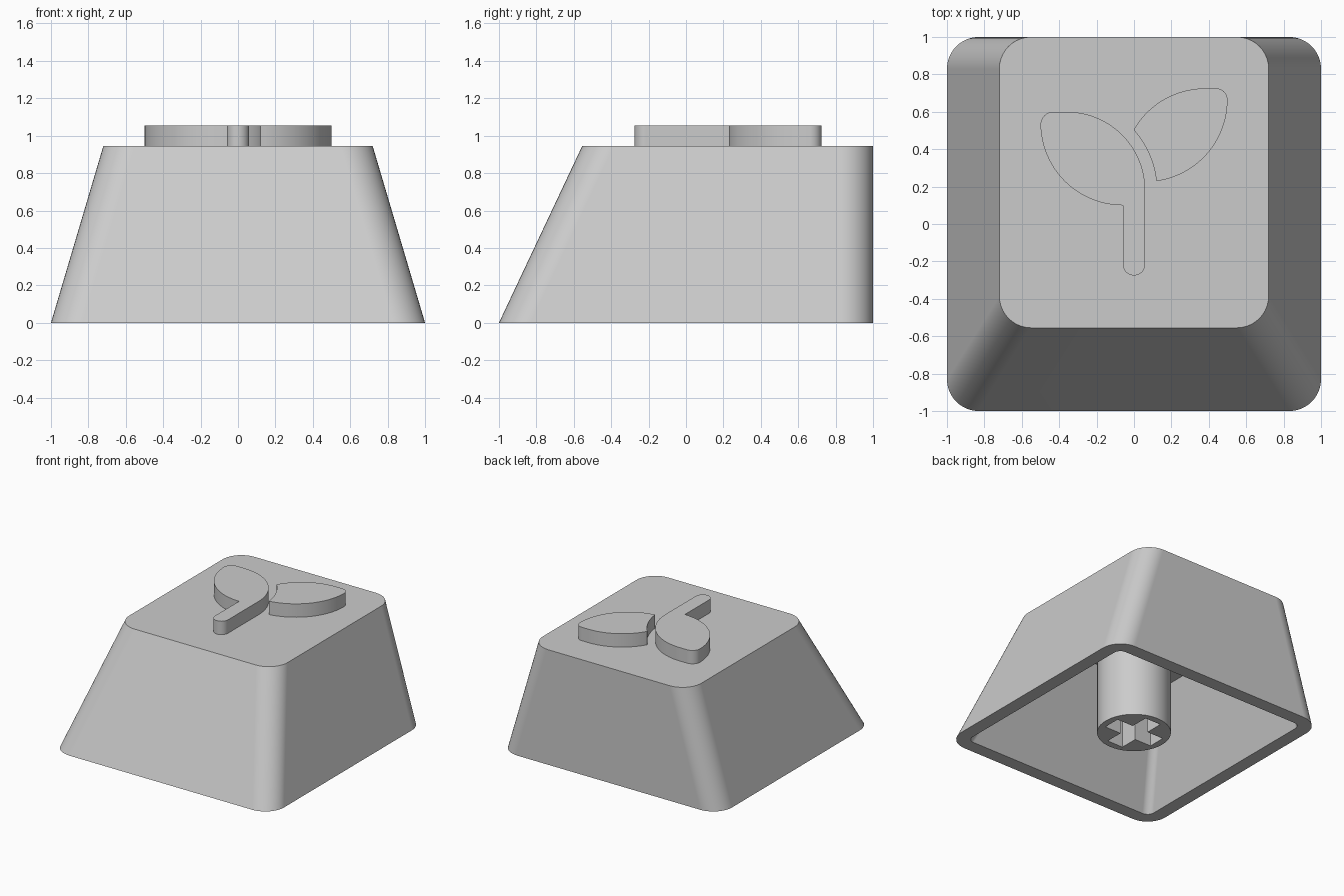
import bpy, bmesh
from math import sin, cos, radians

cube = bpy.data.objects.get("Cube")
if cube:
    bpy.data.objects.remove(cube, do_unlink=True)

# Single plastic colour
grey = bpy.data.materials.new("light grey plastic")
grey.use_nodes = True
colour = (0.6, 0.6, 0.6, 1)
grey.diffuse_color = colour
grey.node_tree.nodes["Principled BSDF"].inputs["Base Color"].default_value = colour


def arc(cx, cy, r, start, end, steps=24):
    """Points along a circular arc, angles in degrees."""
    angles = [radians(start + (end - start) * i / steps) for i in range(steps + 1)]
    return [(cx + r * cos(a), cy + r * sin(a)) for a in angles]


def rounded_rect(x0, x1, y0, y1, r):
    corners = [(x1 - r, y1 - r), (x0 + r, y1 - r), (x0 + r, y0 + r), (x1 - r, y0 + r)]
    return [p for i, (cx, cy) in enumerate(corners)
            for p in arc(cx, cy, r, 90 * i, 90 * i + 90, 10)]


def loft(name, sections):
    """Skin a stack of matching outlines (points, z) and cap both ends."""
    bm = bmesh.new()
    rings = [[bm.verts.new((x, y, z)) for x, y in pts] for pts, z in sections]
    for low, high in zip(rings, rings[1:]):
        for i in range(len(low)):
            j = (i + 1) % len(low)
            bm.faces.new((low[i], low[j], high[j], high[i]))
    bm.faces.new(rings[0])
    bm.faces.new(rings[-1])
    bmesh.ops.recalc_face_normals(bm, faces=bm.faces)
    mesh = bpy.data.meshes.new(name)
    bm.to_mesh(mesh)
    bm.free()
    mesh.materials.append(grey)
    obj = bpy.data.objects.new(name, mesh)
    bpy.context.collection.objects.link(obj)
    return obj


def prism(name, pts, z0, z1):
    return loft(name, [(pts, z0), (pts, z1)])


def finish(obj):
    bpy.ops.object.select_all(action='DESELECT')
    obj.select_set(True)
    bpy.context.view_layer.objects.active = obj
    for mod in list(obj.modifiers):
        bpy.ops.object.modifier_apply(modifier=mod.name)
    bpy.ops.object.shade_smooth_by_angle(angle=radians(30))
    normals = obj.modifiers.new("weighted_normals", 'WEIGHTED_NORMAL')
    normals.keep_sharp = True


TOP = 0.945
CEILING = 0.79
WALL = 0.11

# Hollow shell: ceiling, down the inside, across the rim, up the outside
shell = loft("cap_shell", [
    (rounded_rect(-0.61, 0.61, -0.44, 1 - WALL, 0.06), CEILING),
    (rounded_rect(WALL - 1, 1 - WALL, WALL - 1, 1 - WALL, 0.06), 0),
    (rounded_rect(-1, 1, -1, 1, 0.17), 0),
    (rounded_rect(-0.72, 0.72, -0.555, 1, 0.17), TOP),
])
finish(shell)

# Mounting post with a cross-shaped socket
post = prism("mounting_post", arc(0, 0, 0.278, 0, 352.5, 47), 0, CEILING + 0.03)
a, b = 0.222, 0.072
quarter = [(a, -b), (a, b), (b, b)]
cross = []
for turn in range(4):
    cross += quarter
    quarter = [(-y, x) for x, y in quarter]
cutter = prism("socket_cutter", cross, -0.1, 0.44)
cutter.hide_render = True
cut = post.modifiers.new("socket", 'BOOLEAN')
cut.operation = 'DIFFERENCE'
cut.solver = 'EXACT'
cut.object = cutter
finish(post)
bpy.data.objects.remove(cutter, do_unlink=True)

# Raised sprout: stalk joined to the left-hand leaf, and a separate leaf
stalk_leaf = (arc(0, -0.215, 0.06, 180, 360, 16)
              + arc(-0.36, 0.18, 0.42, 0, 90)
              + arc(-0.43, 0.53, 0.07, 90, 180, 8)
              + arc(-0.06, 0.54, 0.44, 180, 270))
free_leaf = (arc(0.06, 0.665, 0.44, 278, 360)
             + arc(0.44, 0.665, 0.06, 8, 90, 8)
             + arc(0.38, 0.285, 0.44, 90, 150)
             + arc(-0.36, 0.18, 0.482, 41, 7))
for name, outline in (("sprout_stalk_and_leaf", stalk_leaf), ("sprout_free_leaf", free_leaf)):
    finish(prism(name, outline, TOP - 0.02, 1.055))
